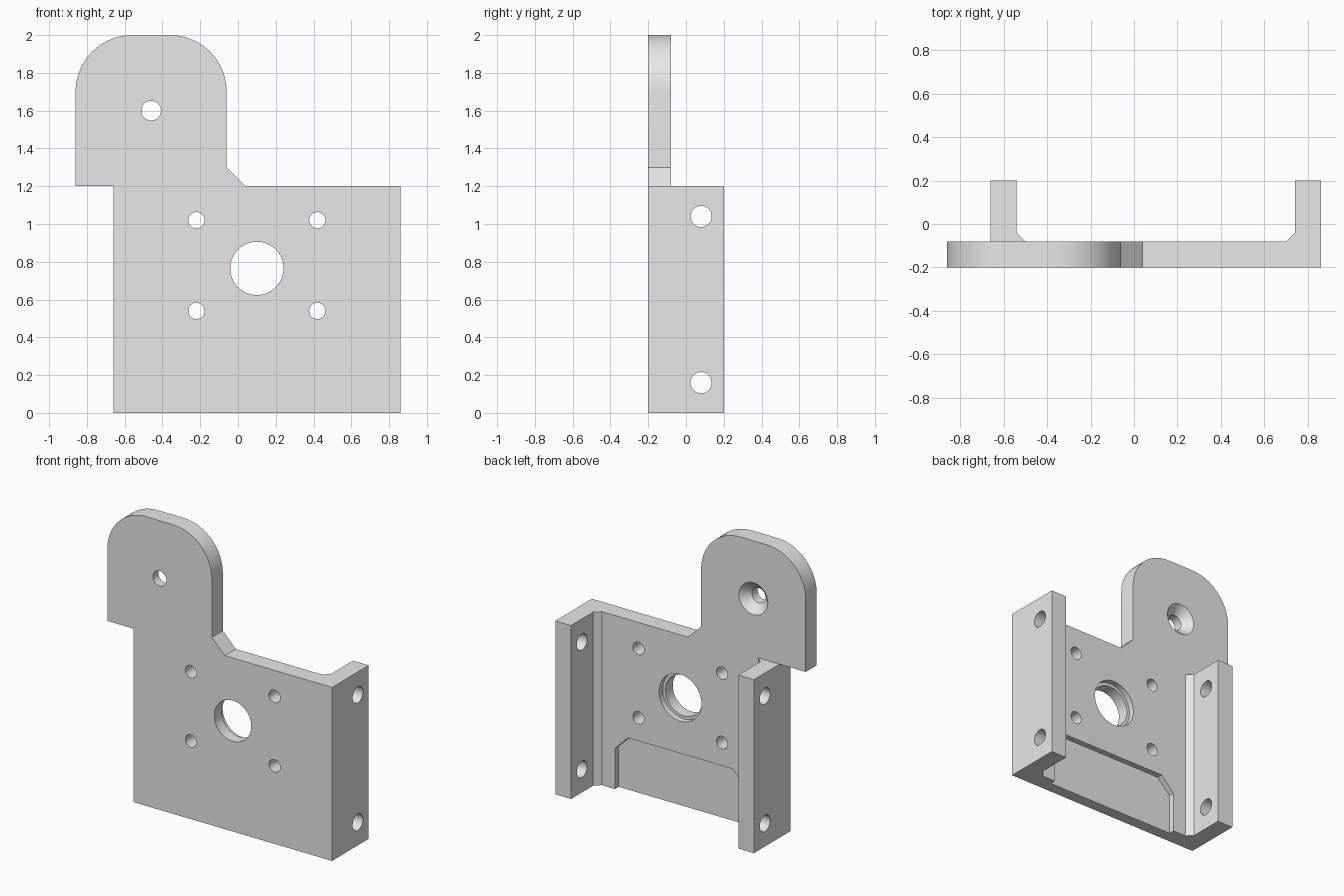
import bpy, bmesh
from math import cos, sin, pi, radians
from mathutils import Matrix, Vector

cube = bpy.data.objects.get("Cube")
if cube:
    bpy.data.objects.remove(cube, do_unlink=True)

# One plain grey metal
grey = bpy.data.materials.new("grey_metal")
grey.use_nodes = True
grey.diffuse_color = (0.8, 0.8, 0.8, 1)
grey.node_tree.nodes["Principled BSDF"].inputs["Base Color"].default_value = (0.8, 0.8, 0.8, 1)

FRONT, BACK, REAR = -0.2, -0.08, 0.2     # plate front, plate back, flange tips
LEFT, RIGHT, WALL, HEIGHT = 0.86, -0.66, 0.12, 1.2


def make_object(name, bm):
    bmesh.ops.recalc_face_normals(bm, faces=bm.faces)
    mesh = bpy.data.meshes.new(name)
    bm.to_mesh(mesh)
    bm.free()
    mesh.materials.append(grey)
    obj = bpy.data.objects.new(name, mesh)
    bpy.context.scene.collection.objects.link(obj)
    return obj


def prism(name, outline, place, depth):
    """Extrude an outline; place maps each 2D point to 3D."""
    bm = bmesh.new()
    face = bm.faces.new([bm.verts.new(place(a, b)) for a, b in outline])
    ext = bmesh.ops.extrude_face_region(bm, geom=[face])
    moved = [g for g in ext["geom"] if isinstance(g, bmesh.types.BMVert)]
    bmesh.ops.translate(bm, verts=moved, vec=depth)
    return make_object(name, bm)


def drill(name, centre, axis, r1, r2, length):
    """Round cutter starting at centre and running along axis."""
    axis = Vector(axis)
    turn = axis.to_track_quat("Z", "Y").to_matrix().to_4x4()
    bm = bmesh.new()
    bmesh.ops.create_cone(bm, cap_ends=True, segments=64, radius1=r1, radius2=r2, depth=length,
                          matrix=Matrix.Translation(Vector(centre) + axis * length / 2) @ turn)
    return make_object(name, bm)


def combine(target, tool, operation):
    mod = target.modifiers.new(operation.lower(), "BOOLEAN")
    mod.operation, mod.solver, mod.object = operation, "EXACT", tool
    bpy.context.view_layer.objects.active = target
    bpy.ops.object.modifier_apply(modifier=mod.name)
    bpy.data.objects.remove(tool, do_unlink=True)


def arc(cx, cz, r, start, end, steps=20):
    angles = [radians(start + (end - start) * i / steps) for i in range(steps + 1)]
    return [(cx + r * cos(a), cz + r * sin(a)) for a in angles]


# Face plate with the round-cornered tab
outline = [(RIGHT, 0), (LEFT, 0), (LEFT, HEIGHT), (0.04, HEIGHT), (-0.06, 1.3)]
outline += arc(-0.36, 1.7, 0.3, 0, 90) + arc(-0.56, 1.7, 0.3, 90, 180)
outline += [(-0.86, HEIGHT), (RIGHT, HEIGHT)]
bracket = prism("mounting_bracket", outline, lambda x, z: (x, FRONT, z), (0, BACK - FRONT, 0))

# Side flanges with a chamfered inner corner
for edge, inward in ((LEFT, -1), (RIGHT, 1)):
    section = [(0, -0.14), (WALL + 0.04, -0.14), (WALL + 0.04, BACK),
               (WALL, BACK + 0.04), (WALL, REAR), (0, REAR)]
    flange = prism("side_flange", [(edge + inward * d, y) for d, y in section],
                   lambda x, y: (x, y, 0), (0, 0, HEIGHT))
    combine(bracket, flange, "UNION")

# Shallow pocket in the back, open at the bottom
pocket = [(-0.4, -0.1), (0.6, -0.1), (0.6, 0.28), (0.5, 0.38), (-0.3, 0.38), (-0.4, 0.28)]
combine(bracket, prism("pocket_cutter", pocket, lambda x, z: (x, BACK - 0.04, z), (0, 0.06, 0)),
        "DIFFERENCE")

# Holes through the plate: tab hole, centre bore, four screw holes
holes = [(-0.46, 1.6, 0.052), (0.1, 0.765, 0.141)]
holes += [(x, z, 0.043) for x in (-0.22, 0.42) for z in (0.54, 1.02)]
for x, z, r in holes:
    combine(bracket, drill("hole_cutter", (x, -0.3, z), (0, 1, 0), r, r, 0.3), "DIFFERENCE")

# Countersink behind the tab hole and shallow seat behind the centre bore
combine(bracket, drill("countersink_cutter", (-0.46, BACK + 0.01, 1.6), (0, -1, 0),
                       0.12, 0.05, 0.07), "DIFFERENCE")
combine(bracket, drill("seat_cutter", (0.1, BACK + 0.02, 0.765), (0, -1, 0),
                       0.162, 0.162, 0.06), "DIFFERENCE")

# Cross holes through both flanges
for z in (0.16, 1.04):
    combine(bracket, drill("cross_hole_cutter", (-1, 0.08, z), (1, 0, 0), 0.056, 0.056, 2),
            "DIFFERENCE")

# Smooth the curves, keep the edges sharp
bpy.ops.object.select_all(action="DESELECT")
bracket.select_set(True)
bpy.context.view_layer.objects.active = bracket
bpy.ops.object.shade_smooth_by_angle(angle=radians(25))
